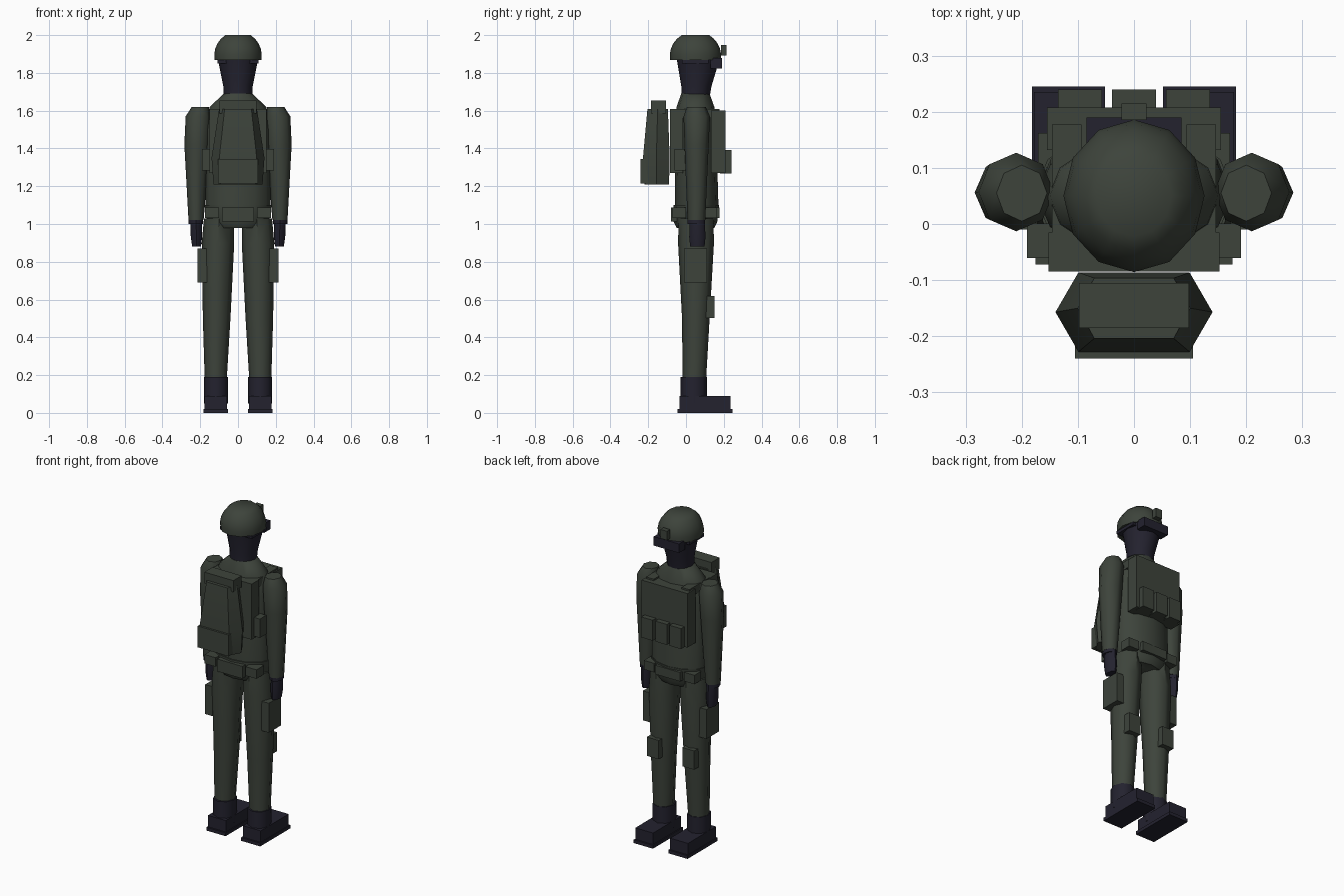
import bpy, bmesh, math

cube = bpy.data.objects.get("Cube")
if cube:
    bpy.data.objects.remove(cube, do_unlink=True)


def material(name, colour):
    m = bpy.data.materials.new(name)
    m.use_nodes = True
    m.diffuse_color = (*colour, 1)
    m.node_tree.nodes["Principled BSDF"].inputs["Base Color"].default_value = (*colour, 1)
    return m


green = material("olive green", (.047, .057, .044))
navy = material("dark navy", (.017, .016, .028))


def finish(name, bm, mat):
    bmesh.ops.recalc_face_normals(bm, faces=bm.faces)
    mesh = bpy.data.meshes.new(name)
    bm.to_mesh(mesh)
    bm.free()
    mesh.materials.append(mat)
    part = bpy.data.objects.new(name, mesh)
    bpy.context.collection.objects.link(part)
    return part


def box(name, mat, centre, size, side=1):
    """Flat-sided block, optionally on the other side of the body."""
    bm = bmesh.new()
    bmesh.ops.create_cube(bm, size=1)
    bmesh.ops.scale(bm, vec=size, verts=bm.verts)
    bmesh.ops.translate(bm, vec=(side * centre[0], centre[1], centre[2]), verts=bm.verts)
    finish(name, bm, mat)


def loft(name, mat, sections, sides=8, side=1, power=1):
    """Smooth skin over ellipses given as x, y, z, x radius, y radius."""
    bm = bmesh.new()
    rows = []
    for x, y, z, rx, ry in sections:
        row = []
        for i in range(sides):
            angle = math.tau * i / sides
            c, s = math.cos(angle), math.sin(angle)
            # A power below one makes the outline boxier
            c = math.copysign(abs(c) ** power, c)
            s = math.copysign(abs(s) ** power, s)
            row.append(bm.verts.new((side * (x + rx * c), y + ry * s, z)))
        rows.append(row)
    for lower, upper in zip(rows, rows[1:]):
        for i in range(sides):
            j = (i + 1) % sides
            bm.faces.new((lower[i], lower[j], upper[j], upper[i]))
    bm.faces.new(rows[0])
    bm.faces.new(rows[-1])
    part = finish(name, bm, mat)
    bpy.ops.object.select_all(action='DESELECT')
    part.select_set(True)
    bpy.context.view_layer.objects.active = part
    bpy.ops.object.shade_smooth_by_angle(angle=math.radians(50))


# Head
loft("head", navy, [(0, .05, 1.66, .075, .073),
                    (0, .055, 1.73, .078, .08),
                    (0, .065, 1.88, .108, .115)], sides=12)
box("goggles", navy, (0, .16, 1.85), (.17, .06, .055))
box("helmet_rim", navy, (0, .05, 1.86), (.216, .14, .02))

# Helmet, a dome cut off flat at the crown
dome = []
for step in range(6):
    angle = math.radians(-10 + step * 13.6)
    radius = .126 * math.cos(angle)
    dome.append((0, .05, 1.89 + .13 * math.sin(angle), radius, radius * 1.08))
loft("helmet", green, dome, sides=12)
box("helmet_mount", green, (0, .2, 1.92), (.044, .03, .055))

# Torso with sloping collar, and hips
loft("torso", green, [(0, .057, 1.09, .173, .115),
                      (0, .05, 1.5, .173, .11),
                      (0, .05, 1.62, .15, .1),
                      (0, .05, 1.69, .075, .075)], sides=12)
loft("hips", green, [(0, .05, .98, .13, .1),
                     (0, .05, 1.01, .165, .115),
                     (0, .055, 1.1, .178, .12)], sides=12)

# Vest
box("front_plate", green, (0, .17, 1.435), (.31, .076, .33))
box("back_plate", green, (0, -.05, 1.44), (.304, .07, .34))
for column, label in enumerate(("right", "middle", "left"), start=-1):
    box(label + "_chest_pouch", green, (column * .096, .21, 1.33), (.078, .06, .125))

# Backpack
loft("backpack", green, [(0, -.155, 1.21, .13, .07),
                         (0, -.157, 1.35, .14, .076),
                         (0, -.15, 1.61, .1, .058)], sides=6, power=.5)
box("backpack_lid", green, (0, -.145, 1.62), (.196, .08, .07))
box("backpack_pocket", green, (0, -.2, 1.28), (.21, .08, .13))

# Belt
box("belt_back_pouch", green, (0, -.055, 1.05), (.17, .05, .075))
box("belt_front_pouch", green, (0, .155, 1.06), (.17, .046, .055))

# Paired parts
for side, label in ((1, "left_"), (-1, "right_")):
    # Arm, cuff and hand
    loft(label + "arm", green, [(.222, .055, 1.02, .04, .047),
                                (.217, .056, 1.42, .067, .064),
                                (.21, .057, 1.57, .067, .07),
                                (.2, .055, 1.62, .045, .05)], side=side)
    loft(label + "cuff", navy, [(.223, .055, z, .038, .046) for z in (1, 1.03)], side=side)
    loft(label + "hand", navy, [(.219, .06, .88, .023, .038),
                                (.22, .06, .93, .03, .043),
                                (.222, .06, 1.01, .03, .04)], side=side)

    # Straps and pouches
    box(label + "shoulder_strap", green, (.12, .05, 1.585), (.053, .255, .05), side)
    box(label + "side_pouch", green, (.168, -.03, 1.34), (.045, .062, .115), side)
    box(label + "belt_pouch", green, (.138, -.036, 1.06), (.075, .072, .055), side)
    box(label + "belt_front_case", green, (.136, .13, 1.06), (.07, .065, .055), side)

    # Leg, thigh pouch and knee pad
    loft(label + "leg", green, [(.118, .044, .17, .058, .062),
                                (.113, .052, .5, .073, .073),
                                (.106, .053, .9, .086, .095),
                                (.1, .053, 1.03, .08, .092)], side=side)
    box(label + "thigh_pouch", green, (.19, .05, .78), (.05, .12, .18), side)
    box(label + "knee_pad", green, (.12, .125, .56), (.08, .05, .115), side)

    # Boot
    loft(label + "boot_shaft", navy, [(.117, .041, z, .064, .07) for z in (.05, .19)], side=side)
    box(label + "boot_foot", navy, (.118, .1, .055), (.12, .27, .07), side)
    box(label + "boot_sole", navy, (.117, .1, .01), (.13, .29, .02), side)
